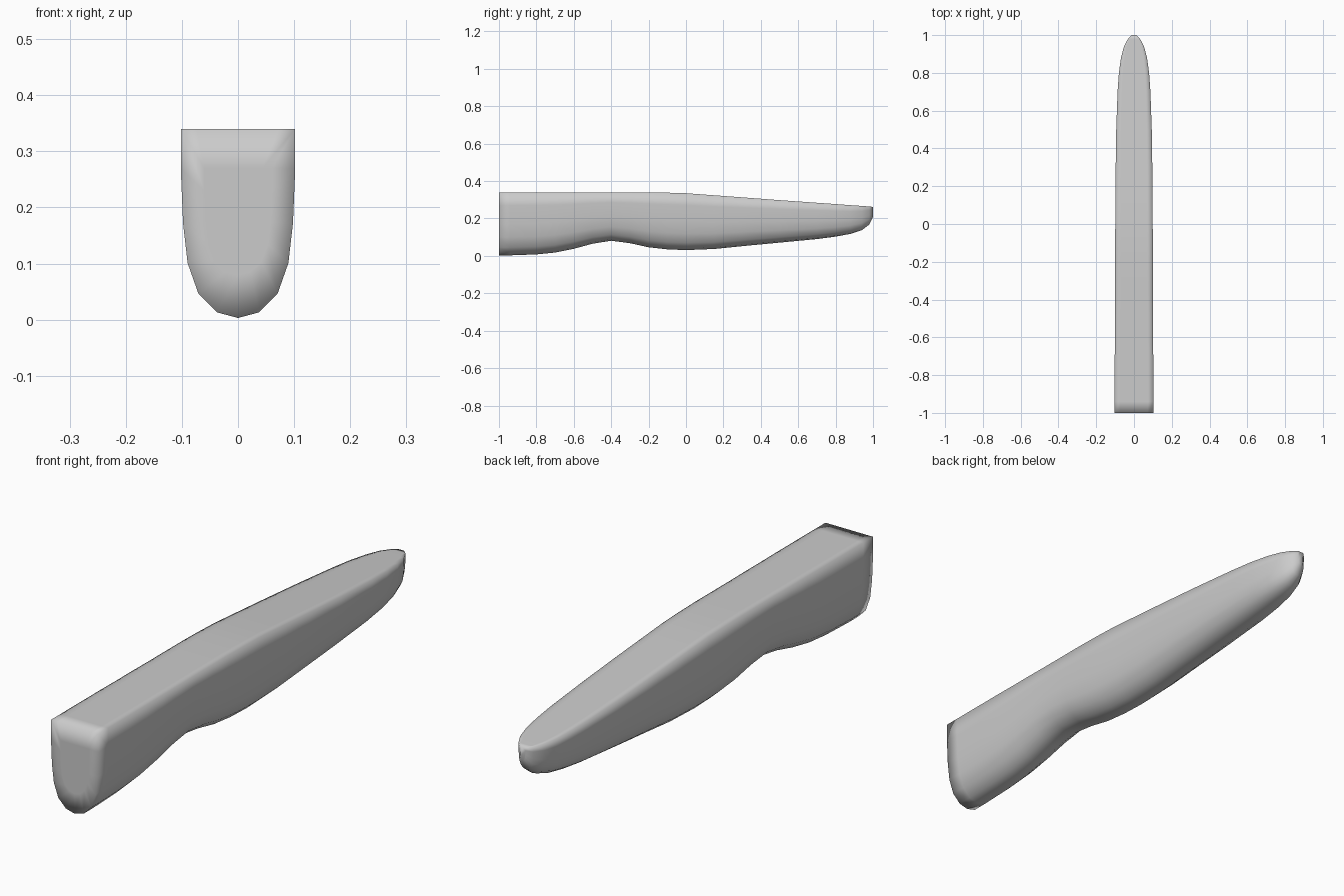
import bpy, bmesh

if "Cube" in bpy.data.objects:
    bpy.data.objects.remove(bpy.data.objects["Cube"])

# Half cross-section: (share of half width, share of height), top edge to keel
HALF = [(0.38, 1), (0.72, 1), (1, 1), (1, 0.79), (0.96, 0.5),
        (0.88, 0.29), (0.69, 0.127), (0.37, 0.03)]
SECTION = [(0, 1)] + HALF + [(0, 0)] + [(-x, z) for x, z in reversed(HALF)]

# Stations along the length: y, half width, bottom, top
STATIONS = [
    (-1, .102, .003, .34), (-.94, .102, .003, .34), (-.8, .102, .008, .34),
    (-.7, .102, .018, .34), (-.6, .101, .038, .34), (-.5, .101, .065, .34),
    (-.4, .1, .081, .34), (-.3, .1, .068, .34), (-.2, .1, .046, .34),
    (-.1, .1, .035, .338), (0, .099, .031, .335), (.15, .098, .037, .324),
    (.3, .097, .052, .313), (.5, .094, .071, .298), (.7, .087, .09, .284),
    (.8, .08, .103, .277), (.88, .069, .118, .271), (.94, .053, .138, .267),
    (.98, .032, .168, .264), (1, .012, .208, .262),
]


def ring(bm, y, w, low, high):
    return [bm.verts.new((x * w, y, low + z * (high - low))) for x, z in SECTION]


def bridge(bm, a, b):
    n = len(a)
    for i in range(n):
        j = (i + 1) % n
        bm.faces.new((a[i], a[j], b[j], b[i]))


bm = bmesh.new()
rings = [ring(bm, *s) for s in STATIONS]

# Butt face gets an inner ring so its rim shades softly
inner = ring(bm, -1, .06, .08, .27)
rings.insert(0, inner)
for a, b in zip(rings, rings[1:]):
    bridge(bm, a, b)
bm.faces.new(rings[0])
bm.faces.new(rings[-1])
bmesh.ops.recalc_face_normals(bm, faces=bm.faces)

mesh = bpy.data.meshes.new("handle")
bm.to_mesh(mesh)
bm.free()
handle = bpy.data.objects.new("handle", mesh)
bpy.context.collection.objects.link(handle)
mesh.shade_smooth()

# Plain grey finish
mat = bpy.data.materials.new("light grey")
mat.use_nodes = True
grey = (0.6, 0.6, 0.6, 1)
mat.diffuse_color = grey
mat.node_tree.nodes["Principled BSDF"].inputs["Base Color"].default_value = grey
mesh.materials.append(mat)
